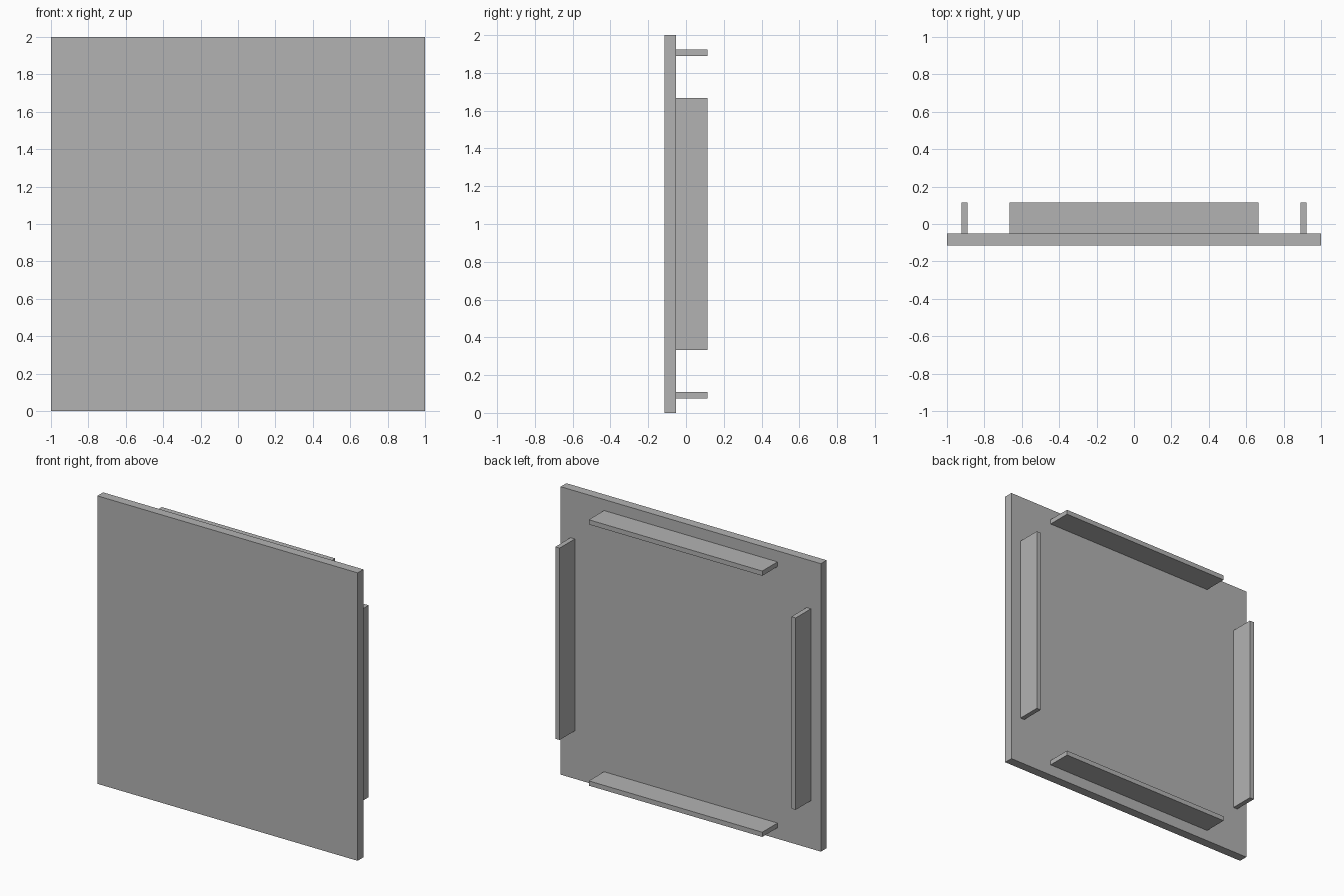
import bpy

cube = bpy.data.objects.get("Cube")
if cube:
    bpy.data.objects.remove(cube, do_unlink=True)

# Single flat grey
grey = bpy.data.materials.new("plain_grey")
grey.use_nodes = True
colour = (0.45, 0.45, 0.45, 1)
grey.diffuse_color = colour
grey.node_tree.nodes["Principled BSDF"].inputs["Base Color"].default_value = colour


def box(name, centre, size):
    bpy.ops.mesh.primitive_cube_add(size=1, location=centre)
    ob = bpy.context.object
    ob.name = name
    ob.scale = size
    bpy.ops.object.transform_apply(location=False, rotation=False, scale=True)
    ob.data.materials.append(grey)
    return ob


FRONT, SEAM, BACK = -0.115, -0.052, 0.115   # depth of panel and flanges
OFFSET, THICK, LENGTH = 0.907, 0.033, 1.333
MID = 1.0

# Square front panel
box("panel", (0, (FRONT + SEAM) / 2, MID), (2, SEAM - FRONT, 2))

# Four mounting flanges on the back, one along each edge
depth = BACK - SEAM
y = (SEAM + BACK) / 2
for side, sign in (("left", 1), ("right", -1)):
    box(side + "_flange", (sign * OFFSET, y, MID), (THICK, depth, LENGTH))
for side, sign in (("top", 1), ("bottom", -1)):
    box(side + "_flange", (0, y, MID + sign * OFFSET), (LENGTH, depth, THICK))
